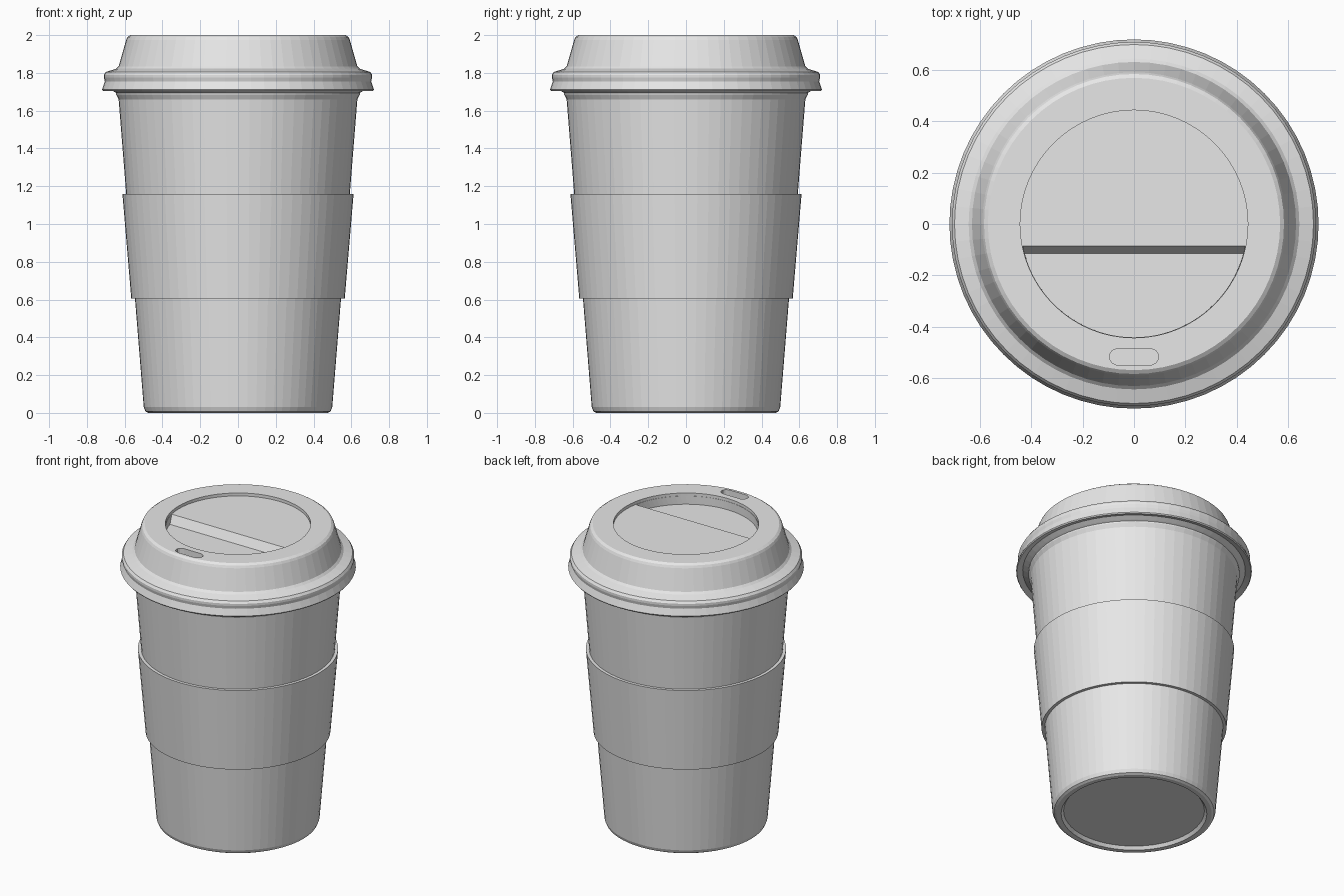
import bpy, bmesh, math

if "Cube" in bpy.data.objects:
    bpy.data.objects.remove(bpy.data.objects["Cube"], do_unlink=True)

SIDES = 64
grey = bpy.data.materials.new("plain grey")
grey.use_nodes = True
grey.diffuse_color = (0.8, 0.8, 0.8, 1)
grey.node_tree.nodes["Principled BSDF"].inputs["Base Color"].default_value = (0.8, 0.8, 0.8, 1)


def loft(name, loops, closed=False):
    """Skin matching loops of points; cap the ends unless the loops close up."""
    bm = bmesh.new()
    rings = [[bm.verts.new(p) for p in loop] for loop in loops]
    pairs = list(zip(rings, rings[1:]))
    if closed:
        pairs.append((rings[-1], rings[0]))
    else:
        bm.faces.new(rings[0])
        bm.faces.new(rings[-1])
    n = len(rings[0])
    for a, b in pairs:
        for i in range(n):
            j = (i + 1) % n
            bm.faces.new((a[i], a[j], b[j], b[i]))
    bmesh.ops.recalc_face_normals(bm, faces=bm.faces)
    mesh = bpy.data.meshes.new(name)
    bm.to_mesh(mesh)
    bm.free()
    mesh.materials.append(grey)
    obj = bpy.data.objects.new(name, mesh)
    bpy.context.collection.objects.link(obj)
    return obj


def ring(r, z):
    return [(r * math.cos(2 * math.pi * i / SIDES), r * math.sin(2 * math.pi * i / SIDES), z)
            for i in range(SIDES)]


def lathe(name, profile, closed=False):
    return loft(name, [ring(r, z) for r, z in profile], closed)


def carve(target, cutter):
    """Subtract the cutter and remove it."""
    mod = target.modifiers.new("carve", 'BOOLEAN')
    mod.operation = 'DIFFERENCE'
    mod.solver = 'EXACT'
    mod.object = cutter
    cutter.hide_render = True
    bpy.context.view_layer.objects.active = target
    bpy.ops.object.modifier_apply(modifier=mod.name)
    bpy.data.objects.remove(cutter, do_unlink=True)


# Cup with recessed base, rounded foot and rolled rim
lathe("cup_body", [(0.40, 0.02), (0.43, 0.02), (0.445, 0.0), (0.475, 0.0), (0.49, 0.008),
                   (0.499, 0.03), (0.545, 0.60), (0.592, 1.16), (0.632, 1.66),
                   (0.645, 1.685), (0.645, 1.72)])

# Sleeve around the middle
lathe("cup_sleeve", [(0.54, 0.605), (0.565, 0.605), (0.612, 1.16), (0.585, 1.16)], closed=True)

# Lid shell with snap-on skirt
lid = lathe("lid", [(0.60, 1.70), (0.64, 1.692), (0.655, 1.70), (0.68, 1.715), (0.715, 1.705),
                    (0.72, 1.712), (0.705, 1.755), (0.71, 1.775), (0.71, 1.79), (0.70, 1.805),
                    (0.645, 1.822), (0.632, 1.835), (0.592, 1.975), (0.585, 1.99), (0.57, 2.0)])

# Shallow round recess in the top
carve(lid, lathe("recess_cutter", [(0.444, 1.98), (0.444, 2.1)]))


# Deeper front pocket with a sloping straight step
def pocket_loop(y, z, r=0.442, steps=40):
    start = math.pi + math.asin(-y / r)
    sweep = 3 * math.pi - 2 * start
    return [(r * math.cos(start + sweep * i / steps), r * math.sin(start + sweep * i / steps), z)
            for i in range(steps + 1)]


carve(lid, loft("pocket_cutter", [pocket_loop(-0.115, 1.925), pocket_loop(-0.085, 1.98),
                                  pocket_loop(-0.08, 2.1)]))

# Drinking slot with clipped corners
quarter = [(0.095, 0.01), (0.085, 0.024), (0.065, 0.033)]
half = quarter + [(-x, y) for x, y in reversed(quarter)]
outline = half + [(-x, -y) for x, y in half]
carve(lid, loft("slot_cutter", [[(x, y - 0.518, z) for x, y in outline] for z in (1.96, 2.1)]))
